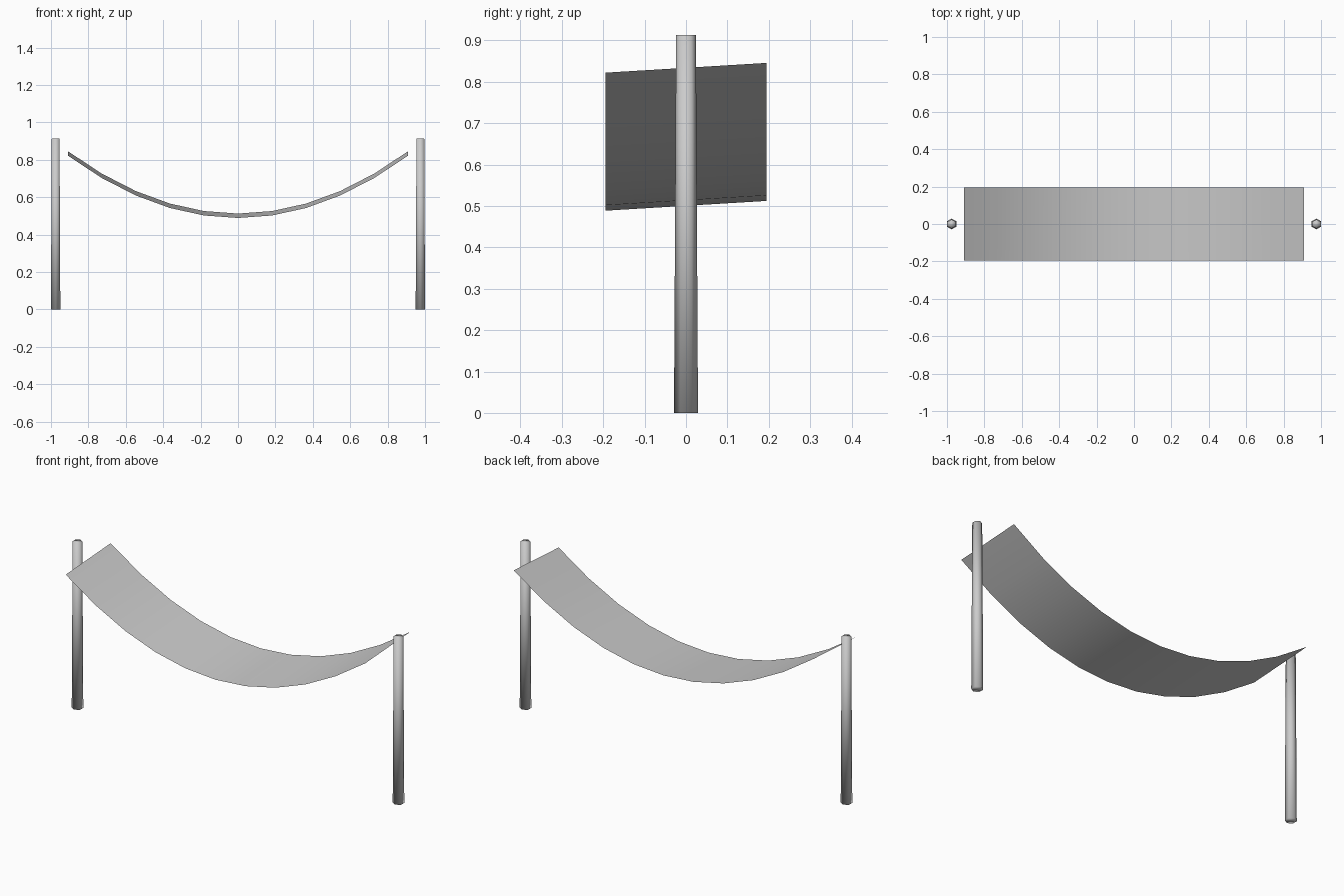
import bpy, bmesh, math

if "Cube" in bpy.data.objects:
    bpy.data.objects.remove(bpy.data.objects["Cube"])

grey = bpy.data.materials.new("plain_grey")
grey.diffuse_color = (0.6, 0.6, 0.6, 1)
grey.use_nodes = True
grey.node_tree.nodes["Principled BSDF"].inputs["Base Color"].default_value = grey.diffuse_color


def finish(bm, name):
    mesh = bpy.data.meshes.new(name)
    for f in bm.faces:
        f.smooth = True
    bm.to_mesh(mesh)
    bm.free()
    mesh.materials.append(grey)
    obj = bpy.data.objects.new(name, mesh)
    bpy.context.collection.objects.link(obj)
    return obj


# Tapered six-sided posts, corners pointing along y
POST_H, R_BOTTOM, R_TOP, POST_X = 0.913, 0.029, 0.024, 0.975
for side, name in ((-1, "left_post"), (1, "right_post")):
    bm = bmesh.new()
    bmesh.ops.create_cone(bm, cap_ends=True, segments=6, radius1=R_BOTTOM,
                          radius2=R_TOP, depth=POST_H)
    # create_cone starts its first corner on the y axis
    post = finish(bm, name)
    post.location = (side * POST_X, 0, POST_H / 2)

# Thin hanging sheet: parabolic sag along x, slight tilt across y
HALF_L, HALF_W, SEGMENTS = 0.91, 0.195, 10
bm = bmesh.new()
rows = []
for i in range(SEGMENTS + 1):
    t = -1 + 2 * i / SEGMENTS
    rows.append([bm.verts.new((t * HALF_L, s * HALF_W, 0.5005 + 0.3335 * t * t + s * 0.0118))
                 for s in (-1, 1)])
for a, b in zip(rows, rows[1:]):
    bm.faces.new((a[0], b[0], b[1], a[1]))
finish(bm, "hanging_sheet")
